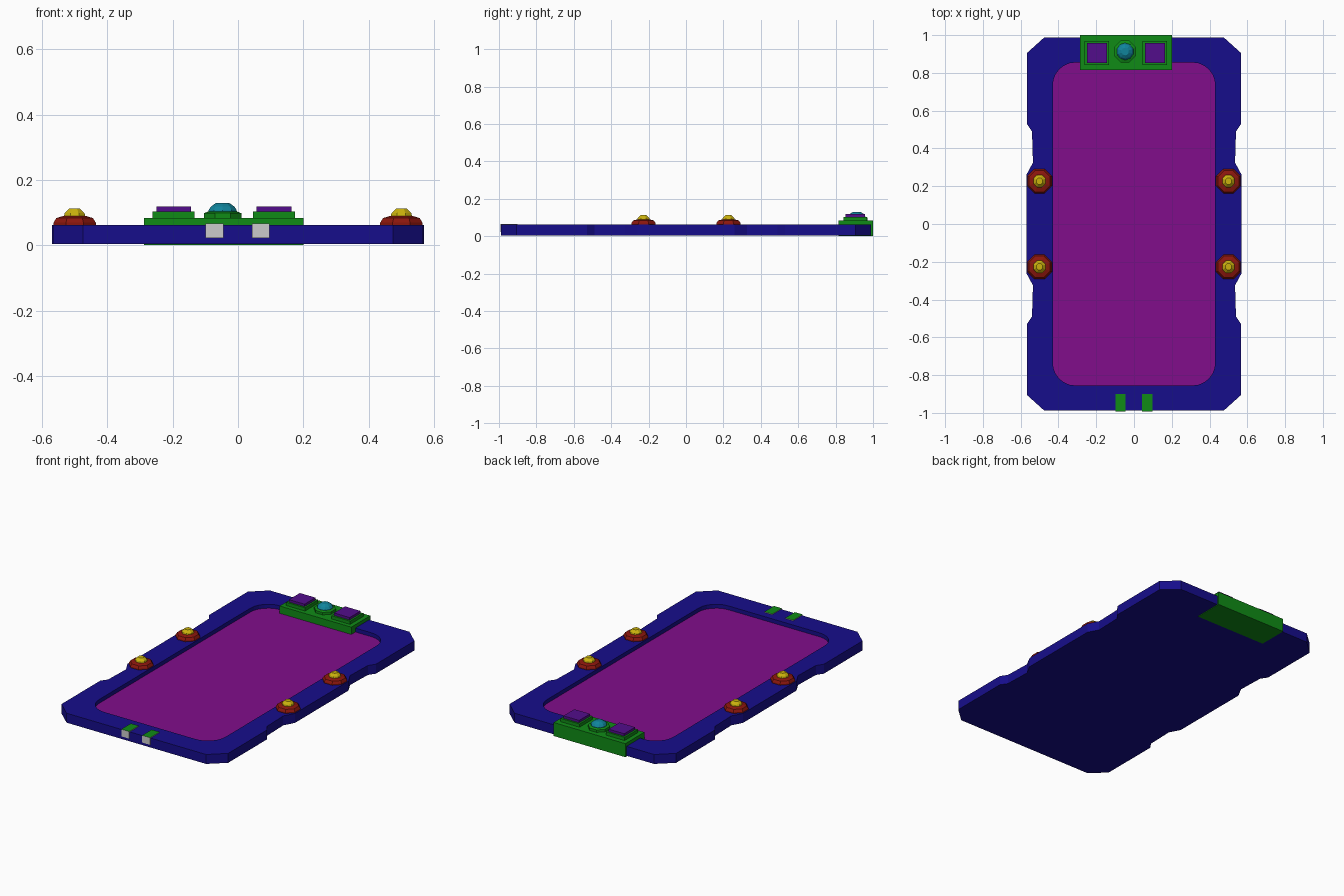
import bpy, bmesh, math

if "Cube" in bpy.data.objects:
    bpy.data.objects.remove(bpy.data.objects["Cube"])


def material(name, rgb):
    m = bpy.data.materials.new(name)
    m.diffuse_color = (*rgb, 1)
    m.use_nodes = True
    m.node_tree.nodes["Principled BSDF"].inputs["Base Color"].default_value = m.diffuse_color
    return m


BLUE = material("blue", (0.008, 0.004, 0.26))
PURPLE = material("purple", (0.22, 0.004, 0.26))
GREEN = material("green", (0.005, 0.26, 0.008))
RED = material("red", (0.26, 0.008, 0.004))
YELLOW = material("yellow", (0.60, 0.45, 0.004))
TEAL = material("teal", (0.005, 0.23, 0.33))
VIOLET = material("violet", (0.085, 0.004, 0.26))
GREY = material("grey", (0.6, 0.6, 0.6))


def finish(name, bm, *mats):
    bmesh.ops.recalc_face_normals(bm, faces=bm.faces)
    me = bpy.data.meshes.new(name)
    bm.to_mesh(me)
    bm.free()
    for m in mats:
        me.materials.append(m)
    ob = bpy.data.objects.new(name, me)
    bpy.context.collection.objects.link(ob)
    return ob


def loft(name, rings, *mats):
    """Join stacked rings of equal point count and cap both ends."""
    bm = bmesh.new()
    loops = [[bm.verts.new(p) for p in r] for r in rings]
    n = len(loops[0])
    for a, b in zip(loops, loops[1:]):
        for i in range(n):
            j = (i + 1) % n
            bm.faces.new((a[i], a[j], b[j], b[i]))
    bm.faces.new(loops[0][::-1])
    bm.faces.new(loops[-1])
    return finish(name, bm, *mats)


def prism(name, outline, z0, z1, *mats):
    return loft(name, [[(x, y, z) for x, y in outline] for z in (z0, z1)], *mats)


def box(name, x0, x1, y0, y1, z0, z1, *mats):
    return prism(name, [(x0, y0), (x1, y0), (x1, y1), (x0, y1)], z0, z1, *mats)


def turned(name, cx, cy, profile, sides, *mats):
    """Low-poly turned part from (radius, z) pairs."""
    angles = [math.tau * (i + 0.5) / sides for i in range(sides)]
    return loft(name, [[(cx + r * math.cos(a), cy + r * math.sin(a), z)
                        for a in angles] for r, z in profile], *mats)


def rounded_rect(hx, hy, r, steps=6):
    pts = []
    for k, (sx, sy) in enumerate(((1, 1), (-1, 1), (-1, -1), (1, -1))):
        for i in range(steps + 1):
            a = math.pi / 2 * (k + i / steps)
            pts.append((sx * (hx - r) + r * math.cos(a), sy * (hy - r) + r * math.sin(a)))
    return pts


# Case with clipped corners and shallow side grips, mirrored from one quarter
quarter = [(0.57, 0.26), (0.535, 0.325), (0.54, 0.49), (0.567, 0.53),
           (0.567, 0.905), (0.475, 0.988)]
half = quarter + [(-x, y) for x, y in reversed(quarter)]
case = prism("case", half + [(-x, -y) for x, y in half], 0.004, 0.062, BLUE)

# Screen recess
cutter = prism("recess_cutter", rounded_rect(0.43, 0.855, 0.12), 0.03, 0.1)
cutter.hide_render = True
cutter.hide_viewport = True
cut = case.modifiers.new("recess", 'BOOLEAN')
cut.operation = 'DIFFERENCE'
cut.solver = 'EXACT'
cut.object = cutter

# Screen
prism("screen", rounded_rect(0.43, 0.855, 0.12), 0.025, 0.038, PURPLE)

# Control block at the top end
box("control_block", -0.287, 0.2, 0.815, 1.0, 0.0, 0.083, GREEN)

# Square keys either side of the round button
for side, cx in (("left", -0.197), ("right", 0.11)):
    box(f"key_base_{side}", cx - 0.064, cx + 0.064, 0.841, 0.969, 0.08, 0.103, GREEN)
    box(f"key_cap_{side}", cx - 0.053, cx + 0.053, 0.852, 0.958, 0.1, 0.118, VIOLET)

# Round button
turned("button_base", -0.047, 0.913, [(0.062, 0.08), (0.062, 0.098), (0.048, 0.103)], 8, GREEN)
turned("button_dome", -0.047, 0.913,
       [(0.046, 0.098), (0.045, 0.108), (0.037, 0.119), (0.02, 0.13)], 10, TEAL)

# Side studs
for sx, sname in ((-1, "left"), (1, "right")):
    for sy, ename in ((-1, "front"), (1, "back")):
        cx, cy = sx * 0.5, sy * 0.227
        turned(f"stud_base_{sname}_{ename}", cx, cy,
               [(0.07, 0.058), (0.07, 0.069), (0.061, 0.083), (0.04, 0.089)], 8, RED)
        turned(f"stud_tip_{sname}_{ename}", cx, cy,
               [(0.036, 0.086), (0.033, 0.098), (0.018, 0.112)], 8, YELLOW)

# Connector tabs at the front end: grey with green tops
for side, cx in (("left", -0.072), ("right", 0.07)):
    tab = box(f"connector_tab_{side}", cx - 0.027, cx + 0.027, -0.993, -0.9,
              0.022, 0.066, GREY, GREEN)
    for f in tab.data.polygons:
        if f.normal.z > 0.5:
            f.material_index = 1
